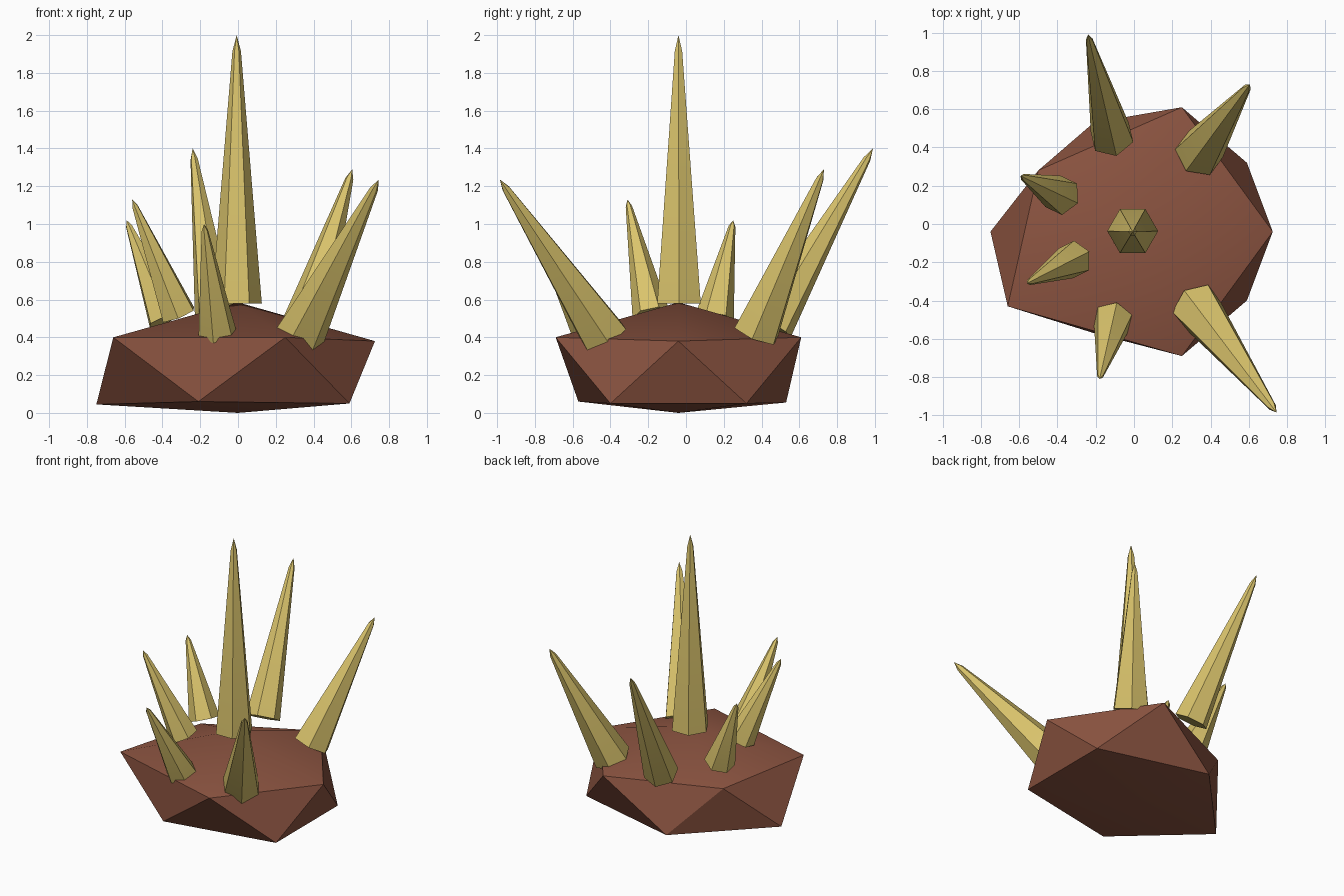
import bpy
import bmesh
from mathutils import Vector

cube = bpy.data.objects.get("Cube")
if cube:
    bpy.data.objects.remove(cube, do_unlink=True)


def make_material(name, color):
    mat = bpy.data.materials.new(name)
    mat.use_nodes = True
    mat.diffuse_color = color
    mat.node_tree.nodes["Principled BSDF"].inputs["Base Color"].default_value = color
    return mat


def finish(bm, name, mat):
    bmesh.ops.recalc_face_normals(bm, faces=bm.faces[:])
    mesh = bpy.data.meshes.new(name)
    bm.to_mesh(mesh)
    bm.free()
    mesh.materials.append(mat)
    obj = bpy.data.objects.new(name, mesh)
    bpy.context.collection.objects.link(obj)
    bpy.ops.object.select_all(action="DESELECT")
    obj.select_set(True)
    bpy.context.view_layer.objects.active = obj
    bpy.ops.object.shade_smooth_by_angle()
    return obj


brown = make_material("reddish_brown", (0.26, 0.088, 0.052, 1))
straw = make_material("straw_yellow", (0.70, 0.55, 0.15, 1))

# Flattened, uneven twenty-sided body: two staggered rings and two poles
LOWER = [(-.75, -.04, .045), (-.21, -.57, .06), (.59, -.40, .05),
         (.59, .32, .05), (-.21, .53, .055)]
UPPER = [(-.66, -.43, .40), (.25, -.69, .40), (.725, -.04, .38),
         (.25, .61, .40), (-.50, .28, .38)]
bm = bmesh.new()
low = [bm.verts.new(p) for p in LOWER]
up = [bm.verts.new(p) for p in UPPER]
bottom = bm.verts.new((0, -.04, 0))
top = bm.verts.new((0, -.04, .585))
for i in range(5):
    j = (i + 1) % 5
    bm.faces.new((low[i], low[j], up[i]))
    bm.faces.new((low[j], up[j], up[i]))
    bm.faces.new((low[j], low[i], bottom))
    bm.faces.new((up[i], up[j], top))
finish(bm, "body", brown)


# Six-sided spike with a slightly blunted tip, one edge facing outward
def spike(name, base, tip, radius):
    base, tip = Vector(base), Vector(tip)
    axis = tip - base
    z = axis.normalized()
    side = Vector((0, 0, 1)).cross(z)
    side = side.normalized() if side.length > 0.01 else Vector((0, 1, 0))
    out = side.cross(z)
    # a hexagon is symmetric, so the sign of the outward axis does not matter
    bm = bmesh.new()
    ends = []
    for scale, height in ((1, 0), (.17, .94)):
        disc = bmesh.ops.create_circle(bm, segments=6, radius=radius * scale)["verts"]
        for v in disc:
            # circle starts on local y, which becomes the outward axis
            v.co = base + axis * height + out * v.co.y + side * v.co.x
        ends.append(disc)
    apex = bm.verts.new(tip)
    bm.faces.new(ends[0])
    for i in range(6):
        j = (i + 1) % 6
        bm.faces.new((ends[0][i], ends[0][j], ends[1][j], ends[1][i]))
        bm.faces.new((ends[1][i], ends[1][j], apex))
    finish(bm, name, straw)


SPIKES = [
    ("center_spike", (-.007, -.037, .58), (-.007, -.04, 2.0), .133),
    ("front_left_spike", (.325, -.43, .40), (.745, -.985, 1.235), .135),
    ("back_left_spike", (.34, .37, .42), (.605, .73, 1.29), .13),
    ("back_spike", (-.115, .455, .46), (-.24, .99, 1.40), .118),
    ("back_right_spike", (-.38, .15, .495), (-.59, .25, 1.02), .105),
    ("right_spike", (-.315, -.185, .52), (-.56, -.31, 1.13), .1),
    ("front_right_spike", (-.11, -.50, .42), (-.18, -.81, 1.0), .105),
]
for args in SPIKES:
    spike(*args)
